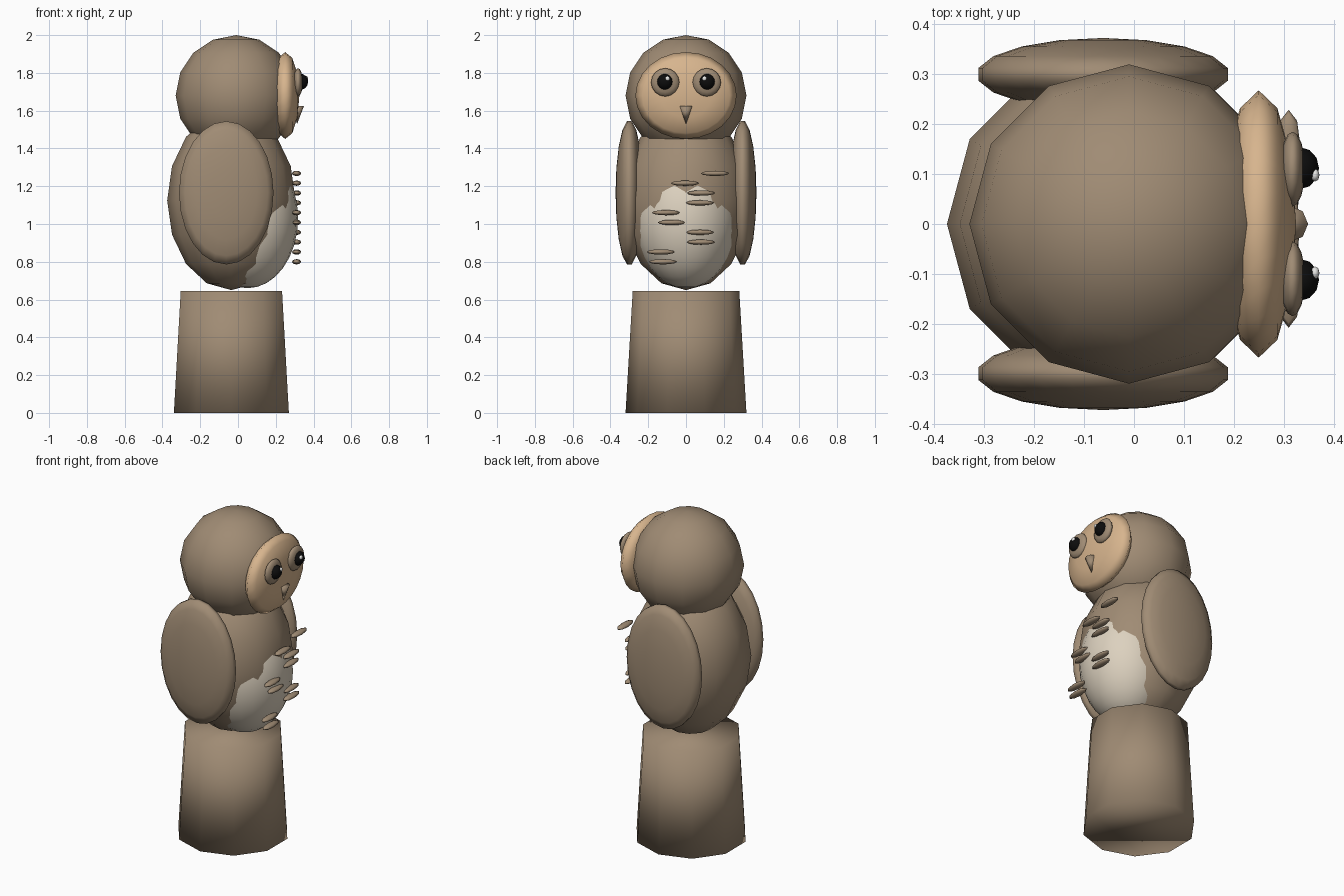
import bpy
from math import pi
from mathutils import Matrix

cube = bpy.data.objects.get("Cube")
if cube:
    bpy.data.objects.remove(cube, do_unlink=True)


def material(name, rgb):
    m = bpy.data.materials.new(name)
    m.use_nodes = True
    m.diffuse_color = (*rgb, 1)
    bsdf = next(n for n in m.node_tree.nodes if n.type == 'BSDF_PRINCIPLED')
    bsdf.inputs["Base Color"].default_value = (*rgb, 1)
    return m


brown = material("brown", (0.35, 0.26, 0.175))
tan = material("tan", (0.68, 0.46, 0.27))
cream = material("cream", (0.72, 0.64, 0.52))
black = material("black", (0.004, 0.004, 0.004))
white = material("white", (0.9, 0.9, 0.88))


def finish(name, mat):
    obj = bpy.context.object
    obj.name = name
    obj.data.materials.append(mat)
    bpy.ops.object.shade_smooth()
    return obj


def ellipsoid(name, mat, center, radii, segments=12, rings=8, pole='Z'):
    """Sphere whose poles lie on the given axis, stretched to the radii."""
    bpy.ops.mesh.primitive_uv_sphere_add(segments=segments, ring_count=rings, location=center)
    obj = finish(name, mat)
    if pole != 'Z':
        turn = Matrix.Rotation(pi / 2, 4, 'X' if pole == 'Y' else 'Y')
        obj.data.transform(turn)
    obj.data.transform(Matrix.Diagonal((*radii, 1)))
    return obj


def cone(name, mat, center, bottom, top, depth, sides):
    bpy.ops.mesh.primitive_cone_add(vertices=sides, radius1=bottom, radius2=top,
                                    depth=depth, location=center)
    return finish(name, mat)


# Stump, body and head
cone("stump", brown, (-0.035, 0, 0.323), 0.32, 0.282, 0.646, 10)
ellipsoid("body", brown, (-0.035, 0, 1.125), (0.34, 0.34, 0.475))
ellipsoid("belly", cream, (0.05, 0, 1.03), (0.268, 0.272, 0.37), 24, 16)
ellipsoid("head", brown, (-0.01, 0, 1.68), (0.32, 0.32, 0.32))

# Face
ellipsoid("face_disc", tan, (0.25, 0, 1.68), (0.075, 0.268, 0.23), 24, 6, 'X')
cone("beak", brown, (0.313, 0, 1.577), 0, 0.036, 0.095, 8)

# Paired parts
for side, s in (("left", 1), ("right", -1)):
    ellipsoid(side + "_wing", brown, (-0.062, s * 0.3, 1.165), (0.254, 0.073, 0.385), 24, 9, 'Y')
    ellipsoid(side + "_eye_ring", brown, (0.318, s * 0.11, 1.75), (0.025, 0.075, 0.075), 16, 8, 'X')
    ellipsoid(side + "_pupil", black, (0.333, s * 0.112, 1.753), (0.038, 0.042, 0.042), 12, 8)
    ellipsoid(side + "_eye_glint", white, (0.363, s * 0.098, 1.77), (0.009, 0.013, 0.013), 8, 6)

# Chest feathers, evenly stepped downwards
offsets = (0.154, -0.005, 0.08, 0.074, -0.106, -0.074, 0.074, 0.08, -0.133, -0.122)
for i, y in enumerate(offsets):
    ellipsoid(f"chest_feather_{i + 1}", brown, (0.31, y, 1.268 - i * 0.052),
              (0.024, 0.075, 0.014), 8, 6)
